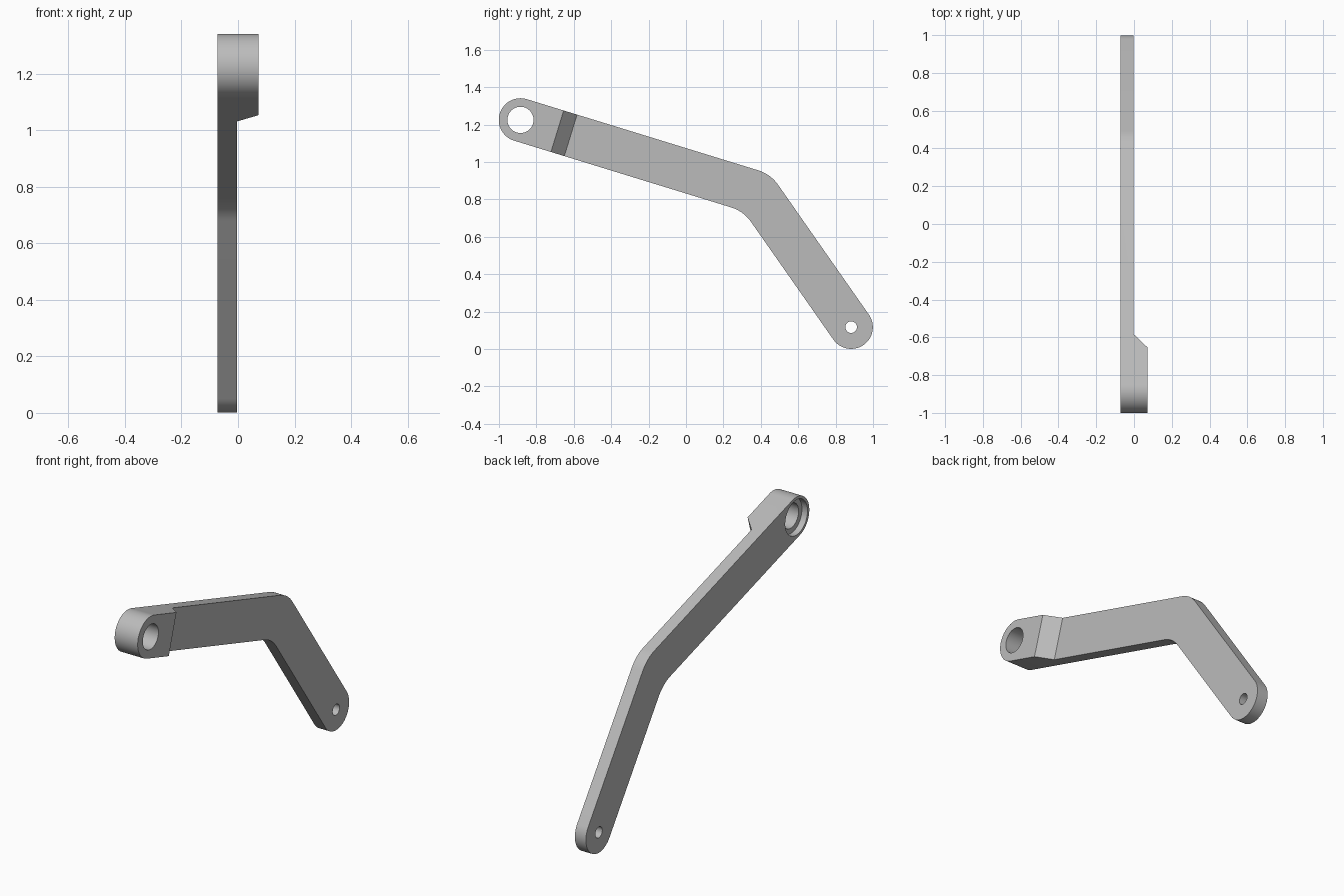
import bpy, bmesh, math
from mathutils import Vector, Matrix

cube = bpy.data.objects.get("Cube")
if cube:
    bpy.data.objects.remove(cube, do_unlink=True)

# Key points of the arm in the (y, z) plane
BIG = Vector((-0.885, 1.225))
BEND = Vector((0.38, 0.836))
SMALL = Vector((0.883, 0.117))
HALF = 0.116
BACK, FACE, BOSS = -0.072, -0.003, 0.072

metal = bpy.data.materials.new("plain grey")
metal.use_nodes = True
grey = (0.5, 0.5, 0.5, 1)
metal.diffuse_color = grey
metal.node_tree.nodes["Principled BSDF"].inputs["Base Color"].default_value = grey


def prism(name, points, low, high, axis_map):
    """Extrude a 2D outline between two levels."""
    bm = bmesh.new()
    face = bm.faces.new([bm.verts.new(axis_map(p, low)) for p in points])
    new = bmesh.ops.extrude_face_region(bm, geom=[face])["geom"]
    shift = axis_map(points[0], high) - axis_map(points[0], low)
    bmesh.ops.translate(bm, vec=shift, verts=[v for v in new if isinstance(v, bmesh.types.BMVert)])
    bmesh.ops.recalc_face_normals(bm, faces=bm.faces)
    mesh = bpy.data.meshes.new(name)
    bm.to_mesh(mesh)
    bm.free()
    mesh.materials.append(metal)
    ob = bpy.data.objects.new(name, mesh)
    bpy.context.collection.objects.link(ob)
    return ob


def arc(centre, radius, start, end, steps):
    return [centre + radius * Vector((math.cos(a), math.sin(a)))
            for a in (start + (end - start) * i / steps for i in range(steps + 1))]


def side(p, x):
    return Vector((x, p[0], p[1]))


# Outline: two round ends joined by a bend with rounded corners
u = (BEND - BIG).normalized()
v = (SMALL - BEND).normalized()
a1, a2 = math.atan2(u.y, u.x), math.atan2(v.y, v.x)
quarter = math.pi / 2
turn = (a1 - a2) / 2
mitre = Vector((math.cos((a1 + a2) / 2 + quarter), math.sin((a1 + a2) / 2 + quarter)))
FILLET = 0.2
outer = BEND + mitre * (HALF - FILLET) / math.cos(turn)
inner = BEND - mitre * (HALF + FILLET) / math.cos(turn)
outline = arc(BIG, HALF, a1 + 3 * quarter, a1 + quarter, 32)
outline += arc(outer, FILLET, a1 + quarter, a2 + quarter, 10)
outline += arc(SMALL, HALF, a2 + quarter, a2 - quarter, 32)
outline += arc(inner, FILLET, a2 + quarter, a1 + quarter, 10)
arm = prism("bent_arm", outline, BACK, BOSS, side)


# Cutter that thins the arm and leaves a boss with a sloped shoulder
def along(p, across):
    q = BIG + u * p[0] + Vector((-u.y, u.x)) * across
    return side(q, p[1])


slope = (BOSS - FACE) / 0.075
shoulder = [Vector((0.281, FACE)), Vector((3, FACE)), Vector((3, 0.2)),
            Vector((0.281 - (0.2 - FACE) / slope, 0.2))]
cutters = [prism("shoulder_cutter", shoulder, -2, 2, along)]

# Holes and the recess on the flat side
for name, centre, radius, low, high in (
        ("large_hole_cutter", BIG, 0.07, -0.3, 0.3),
        ("recess_cutter", BIG, 0.1, -0.3, BACK + 0.035),
        ("small_hole_cutter", SMALL, 0.031, -0.3, 0.3)):
    ring = arc(centre, radius, 0, 4 * quarter, 48)[:-1]
    cutters.append(prism(name, ring, low, high, side))

for cutter in cutters:
    cut = arm.modifiers.new(cutter.name, 'BOOLEAN')
    cut.operation = 'DIFFERENCE'
    cut.solver = 'EXACT'
    cut.object = cutter

# Apply the cuts, then remove the helpers
bpy.context.view_layer.objects.active = arm
arm.select_set(True)
for cutter in cutters:
    bpy.ops.object.modifier_apply(modifier=cutter.name)
    bpy.data.objects.remove(cutter, do_unlink=True)
bpy.ops.object.select_all(action='DESELECT')
arm.select_set(True)
bpy.ops.object.shade_smooth_by_angle(angle=math.radians(30))
